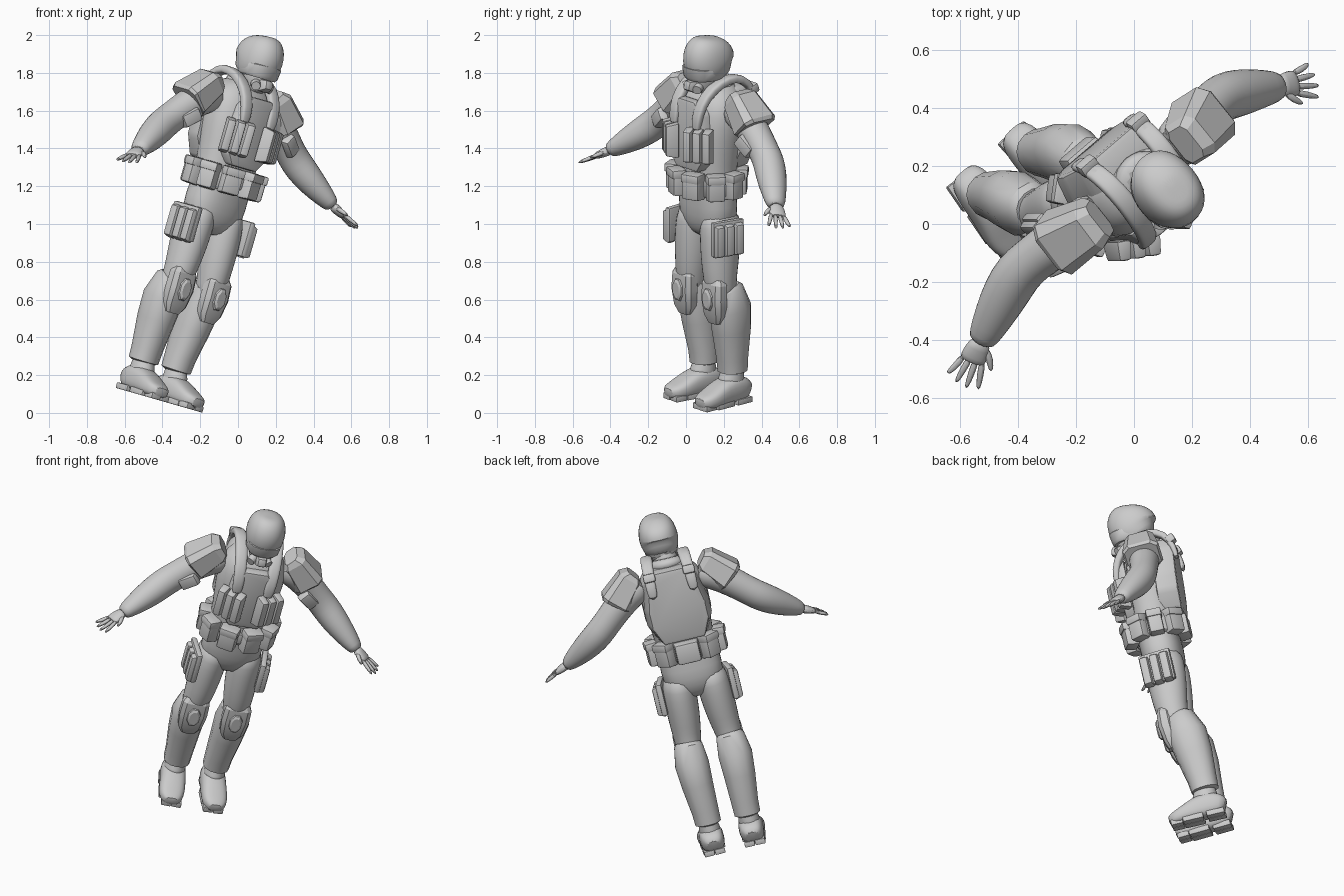
import bpy, bmesh, math
from mathutils import Vector, Matrix

if "Cube" in bpy.data.objects:
    bpy.data.objects.remove(bpy.data.objects["Cube"])

grey = bpy.data.materials.new("plain grey")
grey.use_nodes = True
grey.diffuse_color = (0.6, 0.6, 0.6, 1)
grey.node_tree.nodes["Principled BSDF"].inputs["Base Color"].default_value = (0.6, 0.6, 0.6, 1)

# The figure is built upright, facing -y, then turned and leaned as a whole
POSE = (Matrix.Rotation(math.radians(16), 4, 'Y') @ Matrix.Translation((-0.42, 0.115, -0.05))
        @ Matrix.Rotation(math.radians(39.5), 4, 'Z'))
X, Y = Vector((1, 0, 0)), Vector((0, 1, 0))


def finish(bm, name, pair=False, smooth=0, angle=40):
    bmesh.ops.recalc_face_normals(bm, faces=bm.faces)
    for side in ((1, -1) if pair else (1,)):
        part = bm.copy()
        part.transform(POSE @ Matrix.Diagonal((side, 1, 1, 1)))
        if side < 0:
            bmesh.ops.reverse_faces(part, faces=part.faces)
        for f in part.faces:
            f.smooth = True
        label = ("left_" if side > 0 else "right_") + name if pair else name
        mesh = bpy.data.meshes.new(label)
        part.to_mesh(mesh)
        part.free()
        mesh.set_sharp_from_angle(angle=math.radians(angle))
        mesh.materials.append(grey)
        obj = bpy.data.objects.new(label, mesh)
        bpy.context.collection.objects.link(obj)
        if smooth:
            mod = obj.modifiers.new("smooth", 'SUBSURF')
            mod.levels = mod.render_levels = smooth
    bm.free()


def tube(name, rings, ref=X, n=14, square=1.0, pair=False, smooth=1, angle=40):
    """Loft through rings (x, y, z, radius along ref, radius across)."""
    bm = bmesh.new()
    pts = [Vector(r[:3]) for r in rings]
    loops = []
    for i, r in enumerate(rings):
        t = (pts[min(i + 1, len(pts) - 1)] - pts[max(i - 1, 0)]).normalized()
        u = (ref - t * ref.dot(t)).normalized()
        v = t.cross(u)
        loop = []
        for k in range(n):
            a = 2 * math.pi * (k + 0.5) / n
            c, s = math.cos(a), math.sin(a)
            c, s = (math.copysign(abs(w) ** square, w) for w in (c, s))
            loop.append(bm.verts.new(pts[i] + u * c * r[3] + v * s * r[4]))
        loops.append(loop)
    for a, b in zip(loops, loops[1:]):
        for k in range(n):
            bm.faces.new((a[k], a[(k + 1) % n], b[(k + 1) % n], b[k]))
    bm.faces.new(loops[0])
    bm.faces.new(loops[-1])
    finish(bm, name, pair, smooth, angle)


def block(name, centre, size, turn=0, tilt=0, roll=0, bevel=0.012, taper=1, pair=False):
    """Bevelled box whose outer side faces -y before it is turned."""
    bm = bmesh.new()
    bmesh.ops.create_cube(bm, size=1)
    for v in bm.verts:
        if v.co.y < 0:
            v.co.x *= taper
            v.co.z *= taper
    bm.transform(Matrix.Diagonal((*size, 1)))
    bmesh.ops.bevel(bm, geom=bm.edges[:], offset=bevel, segments=2, affect='EDGES', profile=0.6)
    rot = [Matrix.Rotation(math.radians(d), 4, ax) for d, ax in ((turn, 'Z'), (roll, 'Y'), (tilt, 'X'))]
    bm.transform(Matrix.Translation(centre) @ rot[0] @ rot[1] @ rot[2])
    finish(bm, name, pair)


def plate(name, outline, y0, y1, bevel=0.015, lean=0.0):
    """Symmetrical plate extruded from a half outline (x, z)."""
    bm = bmesh.new()
    full = outline + [(-x, z) for x, z in reversed(outline)]
    face = bm.faces.new([bm.verts.new((x, y0, z)) for x, z in full])
    out = bmesh.ops.extrude_face_region(bm, geom=[face])["geom"]
    for v in out:
        if isinstance(v, bmesh.types.BMVert):
            v.co = Vector((v.co.x * 0.85, y1, v.co.z))
    for v in bm.verts:
        v.co.y += lean * (v.co.z - outline[0][1])
    bmesh.ops.bevel(bm, geom=bm.edges[:], offset=bevel, segments=2, affect='EDGES', profile=0.6)
    finish(bm, name)


def magazines(name, centre, turn, pitch, size):
    a = math.radians(turn)
    along = Vector((math.cos(a), math.sin(a), 0))
    for i, label in enumerate(("inner", "middle", "outer")):
        block(f"{label}_{name}", Vector(centre) + along * pitch * (i - 1), size, turn, taper=0.85, pair=True)


# Torso, neck and collar
tube("torso", [(0, 0, .91, .07, .06), (0, 0, .96, .15, .1), (0, .005, 1.04, .185, .125), (0, 0, 1.15, .178, .122),
               (0, 0, 1.26, .17, .122), (0, .01, 1.4, .185, .138), (0, .02, 1.53, .2, .15),
               (0, .035, 1.64, .195, .145), (0, .05, 1.71, .15, .11), (0, .045, 1.76, .08, .08)], n=18, square=.85)
tube("neck", [(0, .04, 1.68, .085, .085), (0, .02, 1.76, .068, .07), (0, 0, 1.86, .065, .07)])
tube("collar", [(0, .05, 1.70, .12, .11), (0, .045, 1.745, .105, .1), (0, .04, 1.765, .085, .085)])
plate("chest_plate", [(.075, 1.68), (.13, 1.62), (.15, 1.36), (.1, 1.3)], -.09, -.15)
plate("back_plate", [(.115, 1.73), (.16, 1.66), (.195, 1.5), (.195, 1.4), (.14, 1.29)], .09, .215, .02, .08)

# Shoulder straps with buckles
tube("shoulder_strap", [(.09, -.155, 1.52, .03, .018), (.095, -.15, 1.62, .033, .022), (.1, -.1, 1.71, .036, .025),
                        (.105, -.01, 1.77, .036, .025), (.11, .09, 1.79, .036, .025), (.115, .175, 1.75, .034, .022),
                        (.12, .215, 1.66, .03, .018), (.12, .215, 1.58, .028, .014)],
     square=.6, n=12, pair=True)
block("strap_buckle", (.117, .205, 1.71), (.07, .05, .05), 180, -20, pair=True)

# Magazine pouches on the chest and thighs
magazines("chest_pouch", (.115, -.162, 1.45), 30, .054, (.052, .07, .195))
magazines("thigh_pouch", (.218, -.035, .935), 82, .06, (.056, .05, .19))
block("thigh_panel", (.2, -.03, .945), (.19, .035, .19), 82, pair=True)

# Belt with pouches all round
tube("belt", [(0, 0, 1.16, .18, .13), (0, 0, 1.17, .188, .138), (0, 0, 1.265, .186, .138), (0, 0, 1.275, .178, .13)],
     n=20, square=.85, smooth=0)
for angle, label, width in ((20, "front", .11), (60, "fore", .1), (98, "side", .09), (138, "rear", .105)):
    a = math.radians(angle)
    spot = Vector((.197 * math.sin(a), -.005 - .16 * math.cos(a), 1.22))
    block(label + "_belt_pouch", spot, (width, .075, .15), angle, taper=.92, bevel=.016, pair=True)
    block(label + "_pouch_flap", spot + Vector((.006 * math.sin(a), -.006 * math.cos(a), .048)),
          (width + .006, .076, .05), angle, taper=.94, pair=True)
block("back_belt_pouch", (0, .152, 1.215), (.15, .075, .13), 180, taper=.92, bevel=.016)
block("belt_buckle", (0, -.145, 1.22), (.06, .03, .07))

# Head: helmet, face, goggles and breather
tube("face", [(.01, -.06, 1.70, .04, .04), (.01, -.045, 1.735, .066, .075), (.01, -.02, 1.79, .088, .106),
              (.01, -.012, 1.86, .096, .12)])
tube("helmet", [(.01, .035, 1.78, .086, .085), (.01, .025, 1.815, .1, .108), (.01, 0, 1.845, .112, .143),
                (.01, -.004, 1.885, .116, .15), (.01, -.004, 1.94, .109, .14), (.01, 0, 1.98, .088, .112),
                (.01, .005, 1.999, .06, .076), (.01, .005, 2.006, .02, .03)], n=18, square=.92)
tube("goggles", [(.01, -.03, 1.785, .088, .098), (.01, -.03, 1.795, .098, .11), (.01, -.025, 1.845, .104, .122),
                 (.01, -.025, 1.855, .1, .118)], n=16, square=.8, smooth=0)
block("breather", (.008, -.125, 1.755), (.07, .06, .07), 0, -15, taper=.7, bevel=.015)
tube("breather_filter", [(.035, -.09, 1.75, .028, .028), (.055, -.12, 1.74, .024, .024)], n=12, smooth=0, pair=True)

# Arms with shoulder armour
tube("arm", [(.15, .04, 1.65, .09, .09), (.25, .045, 1.61, .096, .096), (.34, .045, 1.535, .086, .088),
             (.42, .038, 1.46, .082, .084), (.475, .028, 1.41, .086, .087), (.54, -.008, 1.355, .085, .083),
             (.612, -.052, 1.3, .072, .068), (.68, -.095, 1.25, .055, .046), (.695, -.105, 1.238, .042, .034)],
     ref=Y, pair=True)
tube("shoulder_armour", [(.2, .04, 1.715, .07, .045), (.225, .04, 1.695, .088, .075), (.335, .045, 1.58, .112, .093),
                         (.343, .045, 1.57, .1, .085)], ref=Y, n=8, square=.5, smooth=0, angle=20, pair=True)
block("biceps_pad", (.355, -.04, 1.485), (.12, .045, .08), 12, 0, 40, taper=.85, pair=True)

# Hands with spread fingers
reach = Vector((.75, -.48, -.45)).normalized()
spread = Vector((-.54, -.84, .2)).normalized()
wrist = Vector((.69, -.1, 1.243))


def hand_ring(along, across, wide, thick):
    return (*(wrist + reach * along + spread * across), wide, thick)


tube("palm", [hand_ring(0, 0, .036, .028), hand_ring(.03, 0, .044, .026), hand_ring(.07, 0, .05, .022),
              hand_ring(.09, 0, .044, .016)], ref=spread, n=10, pair=True)
for i, (label, length) in enumerate((("little", .155), ("ring", .18), ("middle", .19), ("index", .18))):
    off = (i - 1.5)
    tube(label + "_finger", [hand_ring(.07, off * .022, .013, .013), hand_ring(.125, off * .031, .013, .012),
                             hand_ring(length, off * .041, .008, .008)], ref=spread, n=8, pair=True)
tube("thumb", [hand_ring(.025, .025, .015, .015), hand_ring(.06, .056, .014, .013), hand_ring(.1, .076, .008, .008)],
     ref=spread, n=8, pair=True)

# Legs, shin guards and knee pads
tube("thigh", [(.085, .01, 1.07, .09, .11), (.1, .005, .98, .1, .12), (.105, -.001, .88, .1, .117),
               (.111, -.008, .76, .092, .105), (.12, -.012, .66, .08, .09), (.124, .01, .56, .07, .078)], pair=True)
tube("shin_guard", [(.123, .02, .655, .07, .07), (.124, .024, .64, .084, .09), (.128, .047, .53, .101, .116),
                    (.125, .06, .41, .093, .108), (.117, .072, .25, .08, .086), (.116, .075, .178, .077, .08),
                    (.116, .075, .17, .06, .06)], n=14, square=.9, smooth=0, angle=35, pair=True)
tube("knee_pad", [(.124, -.045, .465, .045, .03), (.124, -.05, .51, .072, .043), (.124, -.057, .6, .083, .05),
                  (.124, -.055, .68, .08, .046), (.124, -.05, .705, .065, .035)],
     n=10, square=.7, smooth=0, angle=25, pair=True)
tube("knee_cap", [(.124, -.09, .6, .042, .068), (.124, -.11, .6, .038, .06), (.124, -.118, .6, .026, .045)],
     n=8, smooth=0, angle=25, pair=True)

# Boots with split soles
tube("ankle", [(.117, .078, .25, .055, .06), (.117, .075, .19, .054, .06), (.117, .068, .14, .064, .075),
               (.117, .055, .08, .07, .09)], pair=True)
tube("boot", [(.115, .172, .052, .045, .042), (.115, .145, .068, .066, .062), (.117, .08, .084, .075, .08),
              (.12, 0, .074, .074, .07), (.126, -.07, .056, .078, .052), (.13, -.13, .044, .068, .04),
              (.132, -.17, .04, .042, .028)], square=.7, pair=True)
for label, y, length, width in (("heel", .108, .105, .06), ("ball", -.025, .12, .066), ("toe", -.122, .07, .058)):
    for side in (-1, 1):
        block(f"{label}_sole_{'outer' if side > 0 else 'inner'}", (.122 + side * (width / 2 + .001), y, .015),
              (width, length, .032), 4, bevel=.006, pair=True)
